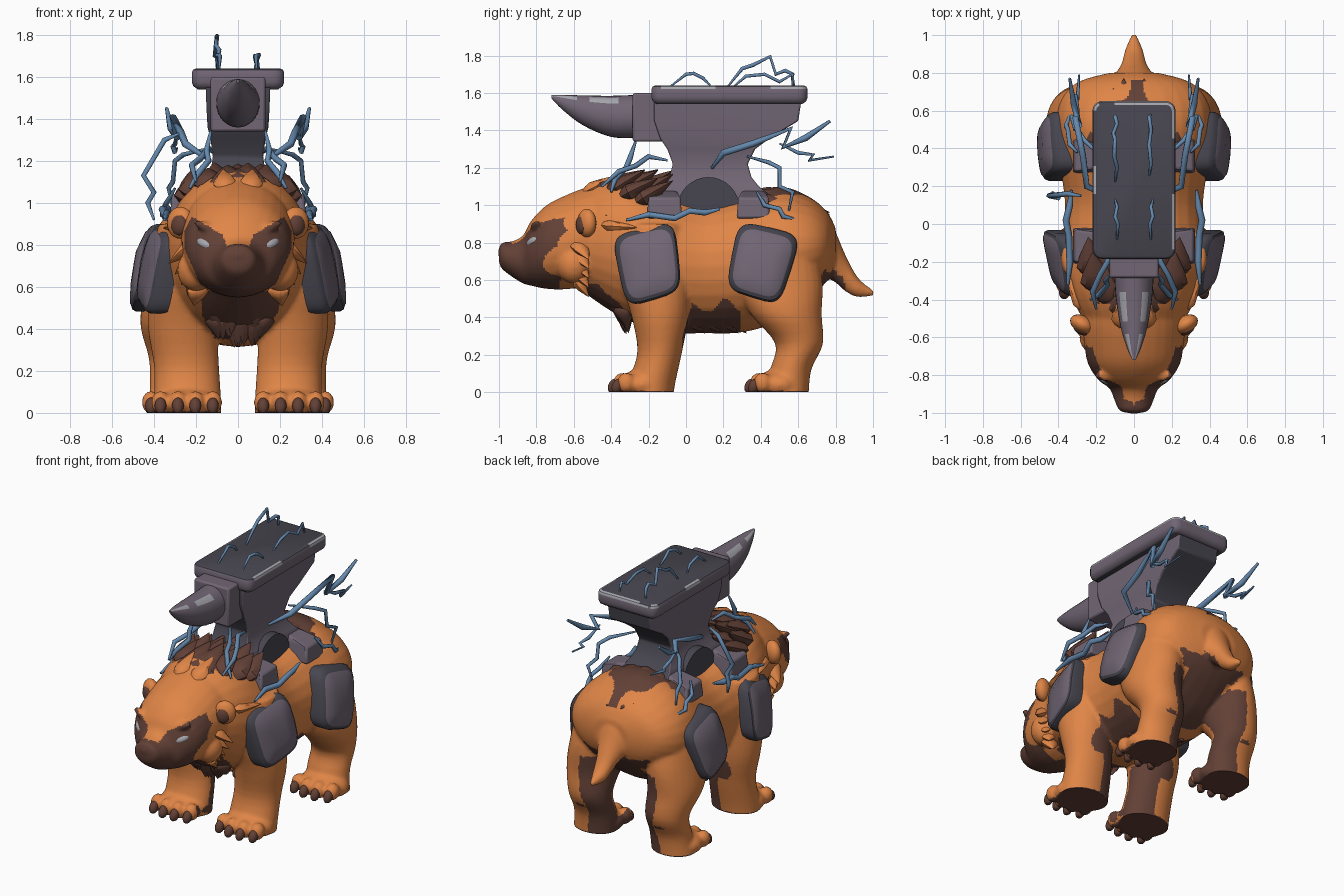
import bpy, bmesh, math, random
from mathutils import Vector, Matrix

if "Cube" in bpy.data.objects:
    bpy.data.objects.remove(bpy.data.objects["Cube"])
random.seed(4)

def mat(name, c):
    m = bpy.data.materials.new(name)
    m.diffuse_color = (*c, 1)
    m.use_nodes = True
    m.node_tree.nodes["Principled BSDF"].inputs["Base Color"].default_value = m.diffuse_color
    return m
MATS = [mat("orange_fur", (.74, .235, .062)), mat("brown_fur", (.122, .052, .037)),
        mat("purple_steel", (.165, .133, .175)), mat("slate_steel", (.064, .061, .079)),
        mat("pale_steel", (.38, .38, .42)), mat("blue_spark", (.13, .25, .42))]
ORANGE, BROWN, PURPLE, SLATE, PALE, BLUE = range(6)

def finish(bm, name, rule=None, angle=40, bevel=0):
    """Turn a bmesh into an object; rule is an index or a function of face centre and normal."""
    bmesh.ops.recalc_face_normals(bm, faces=bm.faces)
    if rule is not None:
        for f in bm.faces:
            f.material_index = rule if isinstance(rule, int) else rule(f.calc_center_median(), f.normal)
    me = bpy.data.meshes.new(name)
    bm.to_mesh(me)
    bm.free()
    ob = bpy.data.objects.new(name, me)
    bpy.context.collection.objects.link(ob)
    for m in MATS:
        me.materials.append(m)
    if bevel:
        b = ob.modifiers.new("bevel", 'BEVEL')
        b.width, b.segments = bevel, 2
    bpy.ops.object.select_all(action='DESELECT')
    ob.select_set(True)
    bpy.context.view_layer.objects.active = ob
    bpy.ops.object.shade_smooth_by_angle(angle=math.radians(angle))
    return ob

def skin(bm, rings):
    rv = [[bm.verts.new(p) for p in r] for r in rings]
    n = len(rv[0])
    for a, b in zip(rv, rv[1:]):
        for i in range(n):
            bm.faces.new((a[i], a[(i + 1) % n], b[(i + 1) % n], b[i]))
    bm.faces.new(rv[0][::-1])
    bm.faces.new(rv[-1])

def loft(bm, secs, axis, n=28, sub=4):
    """Ellipse sections (x, y, z, rx, r2), smoothed along the path; axis is 'y' or 'z'."""
    fine = []
    for i in range(len(secs) - 1):
        p = [Vector(secs[max(0, min(len(secs) - 1, i + k))]) for k in (-1, 0, 1, 2)]
        for s in range(sub):
            t = s / sub
            fine.append(.5 * (2 * p[1] + (p[2] - p[0]) * t + (2 * p[0] - 5 * p[1] + 4 * p[2] - p[3]) * t * t
                              + (3 * p[1] - p[0] - 3 * p[2] + p[3]) * t ** 3))
    fine.append(Vector(secs[-1]))
    ang = [2 * math.pi * i / n for i in range(n)]
    skin(bm, [[(x + a * math.cos(t), y + (b * math.sin(t) if axis == 'z' else 0),
                z + (b * math.sin(t) if axis == 'y' else 0)) for t in ang] for x, y, z, a, b in fine])

def ball(bm, c, r, rot=Matrix()):
    bmesh.ops.create_uvsphere(bm, u_segments=20, v_segments=12, radius=1,
                              matrix=Matrix.Translation(c) @ rot @ Matrix.Diagonal((*r, 1)))

def tuft(bm, p, q, r):
    """Pointed lock of fur, tapered at both ends so that its root sinks into the coat."""
    p, d = Vector(p), Vector(q) - Vector(p)
    rot = d.to_track_quat('Z', 'Y').to_matrix().to_4x4()
    rings = []
    for t, k in ((-.5, .02), (-.2, .75), (0, 1), (.35, .75), (.7, .38), (1, .02)):
        rings.append([p + d * t + rot @ Vector((r * k * math.cos(a), r * .6 * k * math.sin(a), 0))
                      for a in [math.pi * i / 4 for i in range(8)]])
    skin(bm, rings)

# Bear body: torso, head, tail, legs fused into one skin
bm = bmesh.new()
loft(bm, [(0, -.62, .81, .2, .22), (0, -.45, .80, .30, .335), (0, -.3, .77, .35, .39), (0, -.1, .70, .375, .38),
          (0, .1, .67, .365, .355), (0, .3, .69, .39, .37), (0, .5, .74, .415, .36), (0, .65, .77, .39, .28),
          (0, .75, .78, .30, .19), (0, .8, .78, .13, .1)], 'y')
loft(bm, [(0, -1, .73, .04, .035), (0, -.985, .73, .08, .07), (0, -.93, .712, .105, .095), (0, -.87, .71, .13, .13),
          (0, -.83, .742, .185, .172), (0, -.75, .775, .24, .222), (0, -.65, .80, .262, .25),
          (0, -.52, .83, .27, .27), (0, -.38, .84, .25, .29)], 'y')
loft(bm, [(0, .66, .82, .2, .18), (0, .78, .745, .11, .145), (0, .85, .64, .066, .10), (0, .92, .56, .048, .052),
          (0, 1.005, .53, .012, .014)], 'y')
for s in (1, -1):
    loft(bm, [(s * .25, -.17, .9, .13, .15), (s * .265, -.17, .65, .155, .19), (s * .265, -.14, .42, .165, .155),
              (s * .245, -.14, .22, .155, .12), (s * .24, -.18, .06, .16, .125), (s * .24, -.19, -.03, .16, .12)], 'z')
    loft(bm, [(s * .24, .48, .85, .16, .2), (s * .28, .5, .6, .165, .23), (s * .3, .535, .42, .165, .19),
              (s * .285, .605, .26, .14, .128), (s * .28, .56, .12, .14, .11), (s * .29, .54, -.03, .145, .115)], 'z')
    for fx, fy in ((.245, -.23), (.29, .5)):
        ball(bm, (s * fx, fy, .04), (.165, .13, .085))
        for k in range(4):
            ball(bm, (s * (fx - .125 + .083 * k), fy - .09 - (.02 if k in (1, 2) else 0), .05), (.045, .05, .055))
    # Brows and cheeks
    ball(bm, (s * .13, -.8, .872), (.09, .035, .025), Matrix.Rotation(-s * .45, 4, 'Y'))
    ball(bm, (s * .2, -.6, .68), (.09, .09, .1))
ball(bm, (0, -.965, .748), (.055, .042, .035))
body = finish(bm, "bear_body")
r = body.modifiers.new("fuse", 'REMESH')
r.mode, r.voxel_size = 'VOXEL', .011
sm = body.modifiers.new("soften", 'SMOOTH')
sm.factor, sm.iterations = .5, 8
for m in ("fuse", "soften"):
    bpy.ops.object.modifier_apply(modifier=m)

def fur(c, n):
    x, y, z = abs(c.x), c.y, c.z
    inward = -n.x * (1 if c.x > 0 else -1)
    jag = .02 * math.sin(40 * c.x) + .02 * math.sin(33 * y + 1)
    if y < -.6 and z > .555:    # face mask
        top = .845 + .6 * (x - .07) if x < .22 else .935 - 2 * (x - .22)
        outer = .255 if z > .78 else .255 - .45 * (.78 - z)
        bridge = z > .765 and y > -.935 and x < .045 + .3 * (z - .765)
        return BROWN if z < top and x < outer and y < -.62 - .25 * max(0, .8 - z) and not bridge else ORANGE
    if y < -.2 and .29 < z < .58 and x < .2 * math.sqrt((z - .29) / .26) + .5 * jag:
        return BROWN           # chest
    if z < .47 + jag and z > .25 and x < .37 and -.02 + .3 * max(0, z - .3) < y < .29:
        return BROWN           # belly
    if z < .54 and inward * .72 + n.y * .55 > .62 and (z > .012 or n.z > -.5):
        return BROWN           # inner legs
    if z < .62 and x < .15 and .4 < y < .84:
        return BROWN           # under tail
    if z < .008 or (.7 < y < .85 and z < .68 and n.z < -.45):
        return BROWN           # soles and tail underside
    if y > .35 and z > .95 and x < .7 * (.78 - y) + jag and x < .2:
        return BROWN           # rump
    if -.42 < y < 0 and z > 1.09 + jag:
        return BROWN           # mane
    return ORANGE

me = body.data
for v in me.vertices:
    v.co.z = max(v.co.z, 0)
me.materials.clear()
for m in MATS:
    me.materials.append(m)
for p in me.polygons:
    p.material_index = fur(p.center, p.normal)
    p.use_smooth = True

# Mane, rump and chest tufts
bm = bmesh.new()
for y, z, w, k in ((-.44, 1.11, .06, 3), (-.37, 1.13, .13, 4), (-.3, 1.13, .2, 5), (-.22, 1.11, .22, 6),
                   (.44, 1.08, .19, 5), (.51, 1.07, .15, 4), (.57, 1.04, .1, 3), (.62, 1.01, .05, 2)):
    for i in range(k):
        x = w * (2 * i / (k - 1) - 1)
        zz = z - 1.1 * x * x - .02
        lift = .09 if y < 0 else -.02
        tuft(bm, (x, y, zz), (x * 1.1, y + .15, zz + lift + random.uniform(-.02, .01)), .085 if y < 0 else .065)
for i in range(18):
    x = random.uniform(-.13, .13)
    z = random.uniform(.42, .53)
    tuft(bm, (x, -.38 + (.5 - z) * .7, z), (x * .8, -.36 + (.5 - z) * .7, z - .14 + abs(x) * .4), .06)
for i in range(6):
    y = .03 + .045 * i
    tuft(bm, (.13 * (-1) ** i, y, .37), (.12 * (-1) ** i, y + .07, .315), .045)
finish(bm, "brown_tufts", BROWN)

# Cheek ruffs and neck tufts
bm = bmesh.new()
for s in (1, -1):
    for i in range(5):
        z = .78 - .05 * i
        tuft(bm, (s * (.24 - .012 * i), -.57, z), (s * (.33 - .03 * i), -.52, z - .07), .055)
    for i in range(4):
        t = i / 3
        tuft(bm, (s * (.14 + .13 * t), -.40, 1.06 - .17 * t), (s * (.2 + .155 * t), -.26, 1.08 - .2 * t), .06)
    tuft(bm, (s * .06, -.5, 1.09), (s * .07, -.36, 1.16), .06)
finish(bm, "orange_tufts", ORANGE)

# Ears, eyes, claws
for s, side in ((1, "right"), (-1, "left")):
    rot = Matrix.Rotation(s * .5, 4, 'Z')
    bm = bmesh.new()
    ball(bm, (s * .275, -.53, .905), (.068, .045, .076), rot)
    finish(bm, side + "_ear", ORANGE)
    bm = bmesh.new()
    ball(bm, (s * .281, -.56, .895), (.042, .025, .05), rot)
    finish(bm, side + "_inner_ear", BROWN)
    bm = bmesh.new()
    ball(bm, (s * .15, -.81, .803), (.055, .034, .028), Matrix.Rotation(s * .65, 4, 'Z') @ Matrix.Rotation(-s * .4, 4, 'Y'))
    finish(bm, side + "_eye", PALE)
bm = bmesh.new()
for s in (1, -1):
    for fx, fy in ((.245, -.365), (.29, .365)):
        for k in range(4):
            y = fy - (.02 if k in (1, 2) else 0)
            ball(bm, (s * (fx - .125 + .083 * k), y, .034), (.028, .03, .042), Matrix.Rotation(-.5, 4, 'X'))
for v in bm.verts:
    v.co.z = max(v.co.z, 0)
finish(bm, "claws", BROWN)

# Armour pads: rounded quads with a slate rim and purple centre
def pad(name, quad, xf, s):
    a, b, c, d = [Vector(q) for q in quad]
    rings = []
    for k, dx in ((1, -.07), (1, .0), (.95, .02), (.86, .028), (.82, .034), (.4, .045)):
        ring = []
        for i in range(32):
            t = 2 * math.pi * i / 32
            u, v = [k * math.copysign(abs(f(t)) ** .45, f(t)) for f in (math.cos, math.sin)]
            p = ((1 - u) * (1 + v) * a + (1 + u) * (1 + v) * b + (1 + u) * (1 - v) * c + (1 - u) * (1 - v) * d) / 4
            ring.append((s * (xf(p.x, p.y) + dx), p.x, p.y))
        rings.append(ring)
    bm = bmesh.new()
    skin(bm, rings)
    ob = finish(bm, name)
    for i, p in enumerate(ob.data.polygons):
        p.material_index = PURPLE if 96 <= i < 160 or i == 161 else SLATE
for s, side in ((1, "right"), (-1, "left")):
    pad(side + "_shoulder_pad", ((-.40, .84), (-.06, .92), (-.02, .54), (-.32, .45)),
        lambda y, z: .40 + .25 * (y + .2) - .14 * (z - .7) - .8 * max(0, z - .7) ** 2, s)
    pad(side + "_hip_pad", ((.28, .92), (.62, .84), (.5, .46), (.21, .55)),
        lambda y, z: .455 - .14 * (z - .7) - .5 * (y - .42) ** 2 - .9 * max(0, z - .7) ** 2, s)

# Anvil: stacked rectangles (z, y0, y1, half width)
def stack(name, levels, rule, bevel=.012):
    bm = bmesh.new()
    skin(bm, [[(-w, a, z), (w, a, z), (w, b, z), (-w, b, z)] for z, a, b, w in levels])
    return finish(bm, name, rule, 35, bevel)
stack("anvil_body", ((.95, -.2, .44, .17), (1.06, -.2, .44, .17), (1.1, -.14, .39, .15), (1.15, -.09, .35, .13),
                     (1.22, -.07, .33, .12), (1.3, -.1, .37, .13), (1.36, -.14, .45, .145),
                     (1.45, -.17, .6, .15), (1.58, -.17, .62, .155)),
      lambda c, n: PURPLE if abs(n.x) > .5 else SLATE, .008)
stack("anvil_neck", ((1.34, -.285, -.1, .13), (1.6, -.285, -.1, .13)), PURPLE)
for name, a, b in (("front", -.21, -.02), ("rear", .27, .45)):
    stack("anvil_" + name + "_feet", ((.93, a, b, .325), (1.04, a + .01, b - .01, .315), (1.075, a + .03, b - .03, .17)), PURPLE)

# Anvil face: rounded slab with worn pale rim patches
bm = bmesh.new()
rings = []
corners = ((.17, .6), (-.17, .6), (-.17, -.135), (.17, -.135))
for z, k in ((1.54, .03), (1.555, .008), (1.575, 0), (1.62, 0), (1.634, .006), (1.64, .02)):
    ring = []
    for q, (cx, cy) in enumerate(corners):
        nx, ny = corners[(q + 1) % 4]
        for i in range(9):     # rounded corner, then the straight run to the next one
            t, j = math.radians(90 * q + 22.5 * min(i, 4)), max(0, i - 4) / 5
            ring.append((cx + (nx - cx) * j + (.05 - k) * math.cos(t), cy + (ny - cy) * j + (.05 - k) * math.sin(t), z))
    rings.append(ring)
skin(bm, rings)
def slab_rule(c, n):
    if c.z > 1.62 and n.z < .95 and (math.sin(11 * c.y + 5 * c.x + .5) > .55 or abs(c.x) > .19 and c.y > .6):
        return PALE
    return SLATE if n.z > .8 or n.z < -.95 else PURPLE
finish(bm, "anvil_face", slab_rule, 35)
bm = bmesh.new()
bmesh.ops.create_cone(bm, cap_ends=True, segments=32, radius1=.165, radius2=.165, depth=.37,
                      matrix=Matrix.Translation((0, .12, .985)) @ Matrix.Rotation(math.pi / 2, 4, 'Y'))
finish(bm, "anvil_arch", SLATE)
bm = bmesh.new()
loft(bm, [(0, -.26, 1.475, .105, .115), (0, -.4, 1.475, .095, .11), (0, -.55, 1.507, .07, .08),
          (0, -.66, 1.55, .036, .04), (0, -.72, 1.58, .008, .008)], 'y')
finish(bm, "anvil_horn", lambda c, n: PALE if .5 < n.z < .92 and (c.y < -.58 or -.5 < c.y < -.38) else PURPLE)

# Lightning bolts: thin tapering tubes
def bolt(name, pts, r=.012, both=True):
    for s in ((1, -1) if both else (1,)):
        cu = bpy.data.curves.new(name, 'CURVE')
        cu.dimensions, cu.bevel_depth, cu.bevel_resolution, cu.use_fill_caps = '3D', r, 1, True
        sp = cu.splines.new('POLY')
        sp.points.add(len(pts) - 1)
        for i, (x, y, z) in enumerate(pts):
            sp.points[i].co = (s * x, y, z, 1)
            sp.points[i].radius = .45 if i in (0, len(pts) - 1) else 1
        cu.materials.append(MATS[BLUE])
        bpy.context.collection.objects.link(bpy.data.objects.new(name, cu))
bolt("face_bolt", [(.09, -.09, 1.63), (.085, 0, 1.7), (.1, .04, 1.705), (.09, .09, 1.68), (.1, .13, 1.64)], .01)
bolt("tall_bolt", [(-.1, .22, 1.63), (-.09, .3, 1.73), (-.105, .36, 1.75), (-.1, .45, 1.795), (-.11, .48, 1.7),
                   (-.09, .53, 1.72), (-.1, .57, 1.7), (-.1, .57, 1.63)], .011, False)
bolt("low_bolt", [(.08, .25, 1.63), (.09, .32, 1.69), (.08, .42, 1.7), (.09, .5, 1.66), (.08, .57, 1.7), (.09, .58, 1.63)], .01, False)
bolt("big_bolt", [(.13, .14, 1.2), (.25, .2, 1.28), (.27, .36, 1.33), (.31, .56, 1.41), (.29, .52, 1.31),
                  (.32, .64, 1.36), (.34, .77, 1.45)], .018)
bolt("fork_bolt", [(.29, .5, 1.33), (.3, .6, 1.28), (.31, .68, 1.27), (.3, .66, 1.24), (.29, .79, 1.26)], .012)
bolt("rear_bolt", [(.14, .33, 1.26), (.26, .44, 1.23), (.3, .5, 1.2), (.31, .5, 1.1), (.33, .57, 1.07),
                   (.31, .55, .97)], .012)
bolt("foot_bolt", [(.3, .38, 1.07), (.34, .42, 1.0), (.35, .5, .98), (.36, .52, .94), (.33, .6, .92)], .013)
bolt("neck_bolt", [(.12, -.1, 1.24), (.14, -.2, 1.26), (.18, -.27, 1.21), (.22, -.36, 1.18), (.2, -.45, 1.1)], .015)
bolt("high_neck_bolt", [(.13, -.27, 1.34), (.15, -.3, 1.25), (.14, -.32, 1.2), (.19, -.38, 1.14), (.23, -.4, 1.07)], .015)
bolt("shoulder_bolt", [(.33, .18, .98), (.34, .1, .96), (.36, .02, .97), (.345, -.06, .93), (.34, -.2, .95), (.35, -.32, .92)], .018)
bolt("side_bolt", [(-.28, .15, 1.33), (-.35, .16, 1.3), (-.45, .15, 1.13), (-.4, .14, 1.05), (-.43, .16, 1.0),
                   (-.4, .13, .92)], .014, False)
